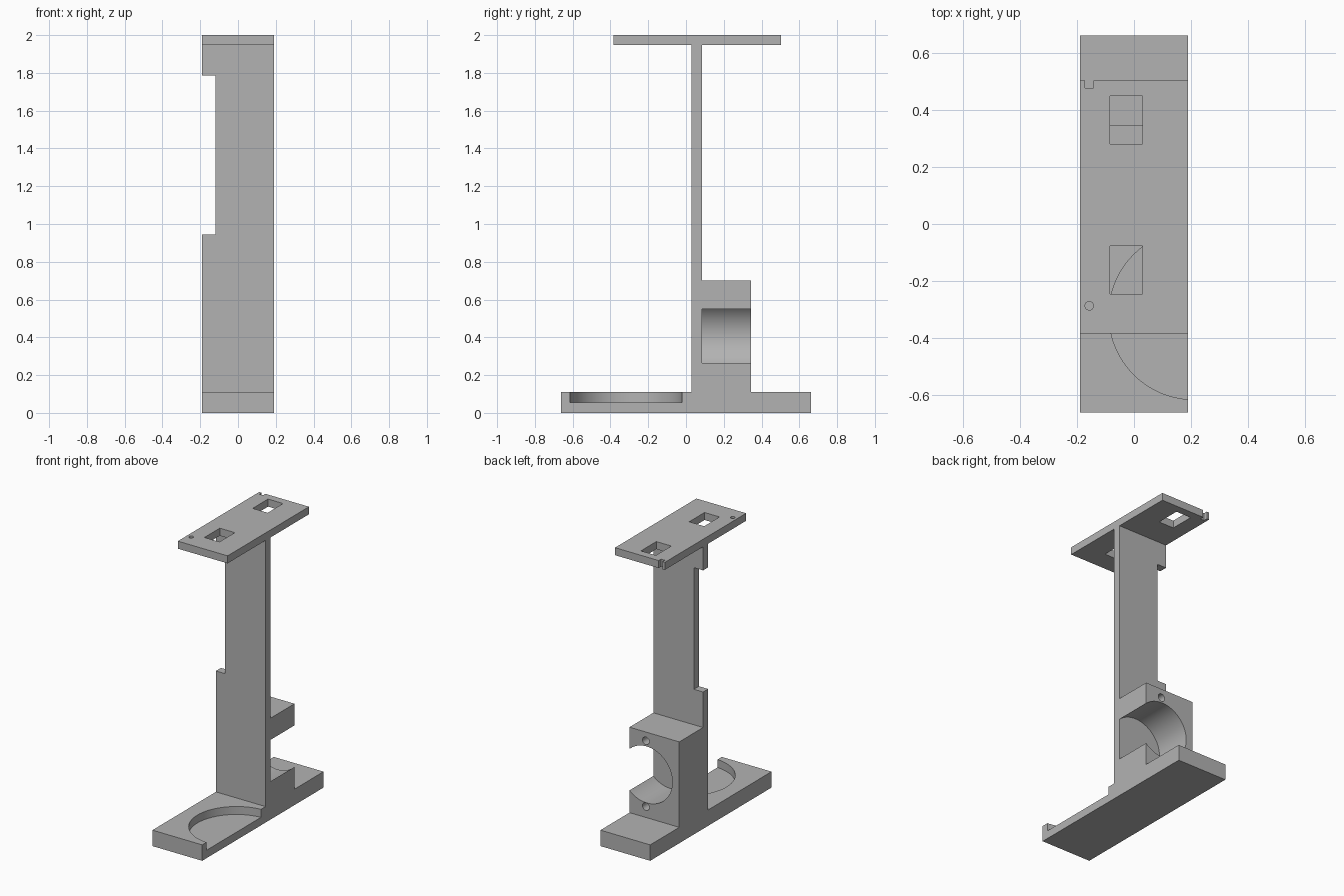
import bpy
import math

if "Cube" in bpy.data.objects:
    bpy.data.objects.remove(bpy.data.objects["Cube"], do_unlink=True)

grey = bpy.data.materials.new("plain_grey")
grey.use_nodes = True
GREY = (0.45, 0.45, 0.45, 1)
grey.diffuse_color = GREY
grey.node_tree.nodes["Principled BSDF"].inputs["Base Color"].default_value = GREY

W = 0.19  # half the width shared by every part


def box(name, x0, x1, y0, y1, z0, z1):
    bpy.ops.mesh.primitive_cube_add(size=1, location=((x0 + x1) / 2, (y0 + y1) / 2, (z0 + z1) / 2))
    ob = bpy.context.object
    ob.name = name
    ob.scale = (x1 - x0, y1 - y0, z1 - z0)
    bpy.ops.object.transform_apply(location=True, rotation=True, scale=True)
    ob.data.materials.append(grey)
    return ob


def rod(name, loc, radius, depth, along_y=False, sides=96):
    bpy.ops.mesh.primitive_cylinder_add(
        vertices=sides, radius=radius, depth=depth, location=loc,
        rotation=(math.pi / 2 if along_y else 0, 0, 0))
    ob = bpy.context.object
    ob.name = name
    bpy.ops.object.transform_apply(location=True, rotation=True, scale=True)
    ob.data.materials.append(grey)
    return ob


def cut(ob, cutters):
    bpy.ops.object.select_all(action='DESELECT')
    ob.select_set(True)
    bpy.context.view_layer.objects.active = ob
    for c in cutters:
        mod = ob.modifiers.new("cut", 'BOOLEAN')
        mod.operation = 'DIFFERENCE'
        mod.solver = 'EXACT'
        mod.object = c
        bpy.ops.object.modifier_apply(modifier=mod.name)
        bpy.data.objects.remove(c, do_unlink=True)
    bpy.ops.object.shade_smooth_by_angle(angle=math.radians(30))


# Foot with a round recess open to one side
base = box("base", -W, W, -0.662, 0.662, 0, 0.11)
cut(base, [rod("recess_cutter", (0.21, -0.318, 0.155), 0.298, 0.2)])

# Upright with a long edge notch
post = box("post", -W, W, 0.03, 0.085, 0.11, 1.95)
cut(post, [box("notch_cutter", -0.3, -0.12, -0.1, 0.2, 0.945, 1.785)])

# Motor-style holder with a large bore and two screw holes
holder = box("holder_block", -W, W, 0.085, 0.345, 0.11, 0.70)
bores = [rod("bore_cutter", (0.058, 0.215, 0.407), 0.195, 0.5, True)]
for side in (-1, 1):
    bores.append(rod("screw_cutter", (0.065, 0.215, 0.412 + side * 0.227), 0.026, 0.5, True, 32))
cut(holder, bores)

# Top plate with two windows, a pin hole and a rear slot
plate = box("top_plate", -W, W, -0.385, 0.503, 1.948, 2.0)
cutters = [box("window_cutter", -0.085, 0.03, y, y + 0.168, 1.8, 2.2) for y in (-0.245, 0.281)]
cutters.append(box("slot_cutter", -0.172, -0.143, 0.477, 0.6, 1.8, 2.2))
cutters.append(rod("pin_cutter", (-0.157, -0.287, 2.0), 0.015, 0.4, False, 32))
cut(plate, cutters)
